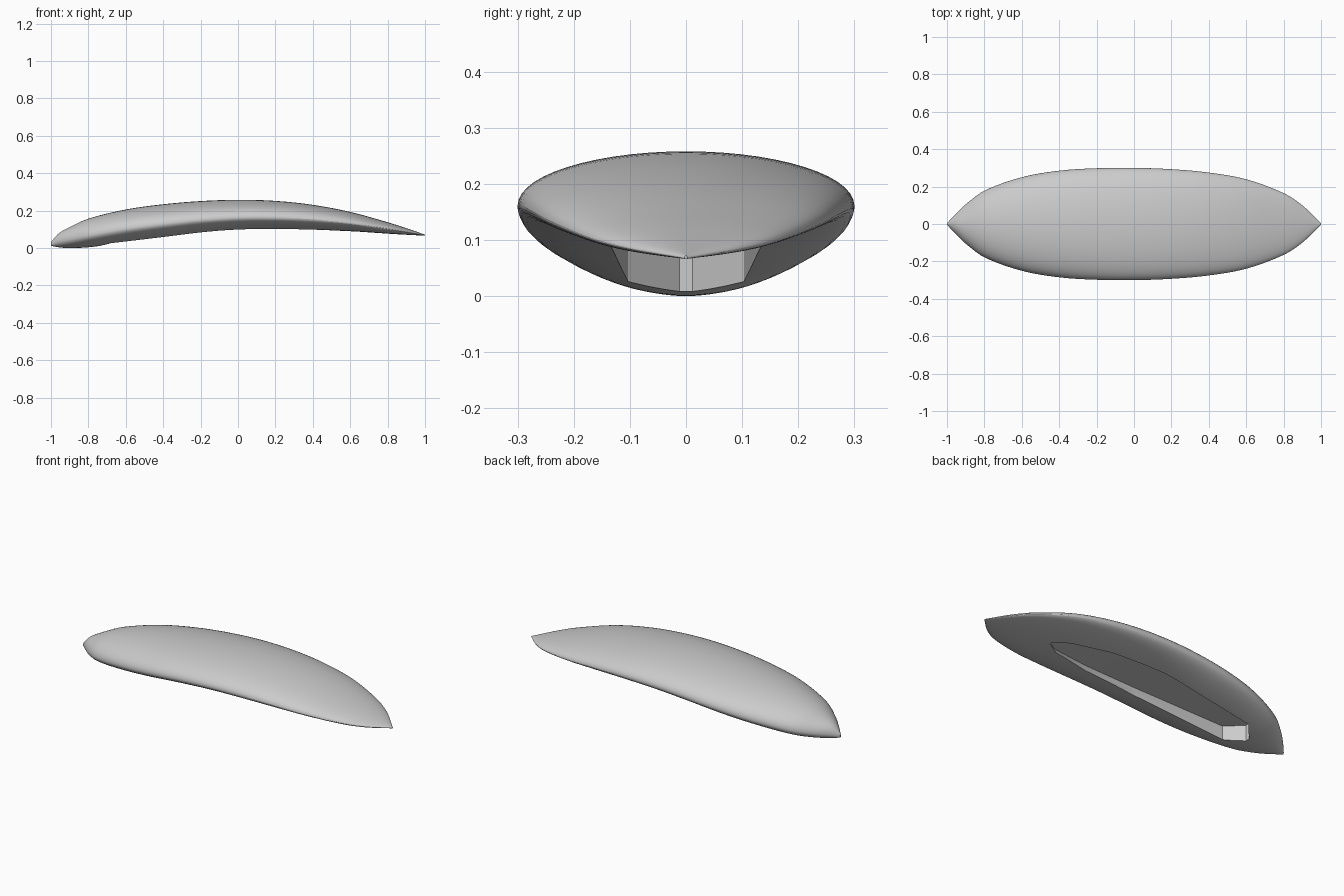
import bpy, bmesh, math

cube = bpy.data.objects.get("Cube")
if cube:
    bpy.data.objects.remove(cube, do_unlink=True)

grey = bpy.data.materials.new("plain_grey")
grey.use_nodes = True
grey.diffuse_color = (0.6, 0.6, 0.6, 1)
grey.node_tree.nodes["Principled BSDF"].inputs["Base Color"].default_value = (0.6, 0.6, 0.6, 1)

# Hull stations: x, half width, underside height, deck height
STATIONS = [
    (-1.0, 0.004, 0.012, 0.032), (-0.96, 0.047, 0.004, 0.077), (-0.9, 0.105, 0.0, 0.112),
    (-0.8, 0.178, 0.004, 0.157), (-0.6, 0.25, 0.028, 0.206), (-0.4, 0.285, 0.052, 0.234),
    (-0.2, 0.298, 0.076, 0.251), (0.0, 0.3, 0.092, 0.258), (0.2, 0.293, 0.097, 0.252),
    (0.4, 0.275, 0.096, 0.231), (0.6, 0.239, 0.09, 0.193), (0.8, 0.165, 0.077, 0.138),
    (0.9, 0.1, 0.071, 0.106), (1.0, 0.003, 0.066, 0.072)]

# Recess stations: x, half width, ceiling height
RECESS = [(-0.76, 0.012, 0.1), (-0.68, 0.103, 0.105), (-0.1, 0.137, 0.14),
          (0.23, 0.115, 0.133), (0.475, 0.06, 0.112), (0.56, 0.004, 0.094)]


def slope(i, k):
    a, b = STATIONS[max(i - 1, 0)], STATIONS[min(i + 1, len(STATIONS) - 1)]
    return (b[k] - a[k]) / (b[0] - a[0])


def sample(x, k):
    """Smooth value of column k at position x."""
    i = 0
    while i < len(STATIONS) - 2 and x > STATIONS[i + 1][0]:
        i += 1
    p, q = STATIONS[i], STATIONS[i + 1]
    h = q[0] - p[0]
    t = (x - p[0]) / h
    return ((1 + 2 * t) * (1 - t) ** 2 * p[k] + t * (1 - t) ** 2 * h * slope(i, k)
            + t * t * (3 - 2 * t) * q[k] + t * t * (t - 1) * h * slope(i + 1, k))


def hull_ring(x, sides=56):
    half, low, high = (sample(x, k) for k in (1, 2, 3))
    rail = low + 0.42 * (high - low)
    ring = []
    for j in range(sides):
        a = math.tau * j / sides
        s = math.sin(a)
        ring.append((x, half * math.cos(a), rail + s * (high - rail if s > 0 else rail - low)))
    return ring


def loft(name, rings):
    """Skin a row of matching rings and cap both ends."""
    bm = bmesh.new()
    rows = [[bm.verts.new(p) for p in ring] for ring in rings]
    n = len(rows[0])
    for a, b in zip(rows, rows[1:]):
        for j in range(n):
            bm.faces.new((a[j], a[(j + 1) % n], b[(j + 1) % n], b[j]))
    bm.faces.new(rows[0])
    bm.faces.new(rows[-1])
    bmesh.ops.recalc_face_normals(bm, faces=bm.faces)
    mesh = bpy.data.meshes.new(name)
    bm.to_mesh(mesh)
    bm.free()
    mesh.materials.append(grey)
    obj = bpy.data.objects.new(name, mesh)
    bpy.context.collection.objects.link(obj)
    return obj


# Curved hull, with closer rings towards the tips
COUNT = 72
hull = loft("hull", [hull_ring(-math.cos(math.pi * i / COUNT)) for i in range(COUNT + 1)])

# Tapered recess cut in the underside
cutter = loft("recess_cutter", [[(x, -w, -0.1), (x, w, -0.1), (x, w, z), (x, -w, z)]
                                for x, w, z in RECESS])
cutter.hide_render = True
cut = hull.modifiers.new("recess", "BOOLEAN")
cut.operation = "DIFFERENCE"
cut.solver = "EXACT"
cut.object = cutter

bpy.ops.object.select_all(action="DESELECT")
bpy.context.view_layer.objects.active = hull
hull.select_set(True)
bpy.ops.object.modifier_apply(modifier=cut.name)
bpy.data.objects.remove(cutter, do_unlink=True)
bpy.ops.object.shade_smooth_by_angle(angle=math.radians(25))
